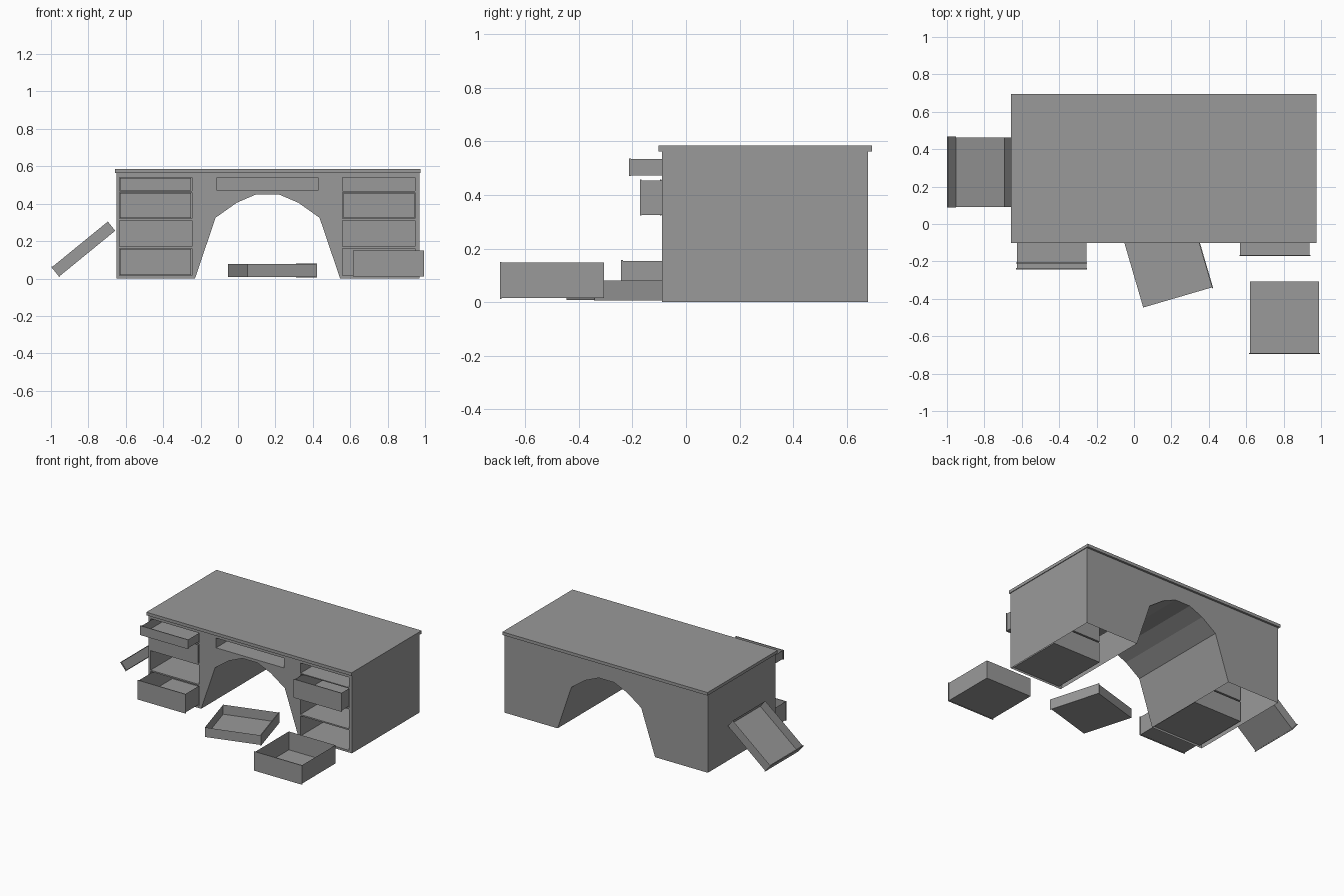
import bpy, bmesh
from math import radians
from mathutils import Matrix, Vector

cube = bpy.data.objects.get("Cube")
if cube:
    bpy.data.objects.remove(cube)

grey = bpy.data.materials.new("plain_grey")
grey.use_nodes = True
COLOUR = (0.32, 0.32, 0.32, 1)
grey.diffuse_color = COLOUR
grey.node_tree.nodes["Principled BSDF"].inputs["Base Color"].default_value = COLOUR


def add_box(bm, x, y, z, open_top=False):
    """Box between (min, max) pairs on each axis."""
    spans = (x, y, z)
    size = [b - a for a, b in spans]
    mid = Vector([(a + b) / 2 for a, b in spans])
    mat = Matrix.Translation(mid) @ Matrix.Diagonal((*size, 1))
    verts = bmesh.ops.create_cube(bm, size=1, matrix=mat)["verts"]
    if open_top:
        top = [f for f in bm.faces if f.normal.z > 0.9 and all(v in verts for v in f.verts)]
        bmesh.ops.delete(bm, geom=top, context="FACES_ONLY")


def make(name, bm, matrix=Matrix()):
    mesh = bpy.data.meshes.new(name)
    bm.to_mesh(mesh)
    bm.free()
    mesh.materials.append(grey)
    obj = bpy.data.objects.new(name, mesh)
    obj.matrix_world = matrix
    bpy.context.collection.objects.link(obj)
    return obj


FRONT, BACK, TOP = -0.09, 0.68, 0.563
LEFT_X, RIGHT_X = 0.753, -0.44
ROWS = {"bottom": (0.015, 0.16), "third": (0.17, 0.31),
        "second": (0.32, 0.46), "top": (0.467, 0.54)}

# Desk body: arched outline pushed from front to back
arch = [(-0.388, 0), (-0.278, 0.325), (-0.165, 0.405), (-0.06, 0.45)]
arch += [(-x, z) for x, z in reversed(arch)]
outline = [(-0.65, 0)] + [(x + 0.158, z) for x, z in arch]
outline += [(0.97, 0), (0.97, TOP), (-0.65, TOP)]
bm = bmesh.new()
face = bm.faces.new([bm.verts.new((x, FRONT, z)) for x, z in outline])
ext = bmesh.ops.extrude_face_region(bm, geom=[face], use_keep_orig=True)["geom"]
bmesh.ops.translate(bm, vec=(0, BACK - FRONT, 0),
                    verts=[g for g in ext if isinstance(g, bmesh.types.BMVert)])
bmesh.ops.recalc_face_normals(bm, faces=bm.faces)
body = make("desk_body", bm)

# Drawer pockets cut into the front
bm = bmesh.new()
for cx in (LEFT_X, RIGHT_X):
    for z in ROWS.values():
        add_box(bm, (cx - 0.193, cx + 0.193), (FRONT - 0.1, FRONT + 0.41), z)
add_box(bm, (-0.112, 0.428), (FRONT - 0.1, FRONT + 0.41), (0.47, 0.54))
cutter = make("pocket_cutter", bm)
cutter.hide_render = True
cut = body.modifiers.new("pockets", "BOOLEAN")
cut.operation, cut.solver, cut.object = "DIFFERENCE", "EXACT", cutter
bpy.context.view_layer.objects.active = body
bpy.ops.object.modifier_apply(modifier=cut.name)
bpy.data.objects.remove(cutter)

# The body is hollow underneath
bm = bmesh.new()
bm.from_mesh(body.data)
floor = [f for f in bm.faces if all(v.co.z < 0.001 for v in f.verts)]
bmesh.ops.delete(bm, geom=floor, context="FACES")
bm.to_mesh(body.data)
bm.free()

# Overhanging table top
bm = bmesh.new()
add_box(bm, (-0.658, 0.975), (-0.102, 0.695), (TOP, 0.585))
make("table_top", bm)


def drawer(name, height, matrix):
    """Open tray with a thin front plate at local y = 0."""
    bm = bmesh.new()
    add_box(bm, (-0.185, 0.185), (0.006, 0.388), (0.003, height - 0.003), open_top=True)
    add_box(bm, (-0.19, 0.19), (0, 0.006), (0, height))
    make(name, bm, matrix)


# Drawers still in the desk, pulled out by different amounts
for name, cx, row, y in (("right_top_drawer", RIGHT_X, "top", -0.212),
                         ("right_second_drawer", RIGHT_X, "second", -0.097),
                         ("right_bottom_drawer", RIGHT_X, "bottom", -0.242),
                         ("left_second_drawer", LEFT_X, "second", -0.172)):
    low, high = ROWS[row]
    drawer(name, high - low - 0.006, Matrix.Translation((cx, y, low + 0.003)))

# Drawers lying loose on the ground, one leaning on the desk side
drawer("loose_deep_drawer", 0.138, Matrix.Translation((0.805, -0.695, 0.012)))
drawer("loose_shallow_drawer", 0.075,
       Matrix.Translation((0.37, -0.16, 0.005)) @ Matrix.Rotation(radians(106.3), 4, "Z"))
drawer("leaning_drawer", 0.069,
       Matrix.Translation((-0.955, 0.277, 0.008))
       @ Matrix.Rotation(radians(-39.2), 4, "Y") @ Matrix.Rotation(radians(-90), 4, "Z"))
